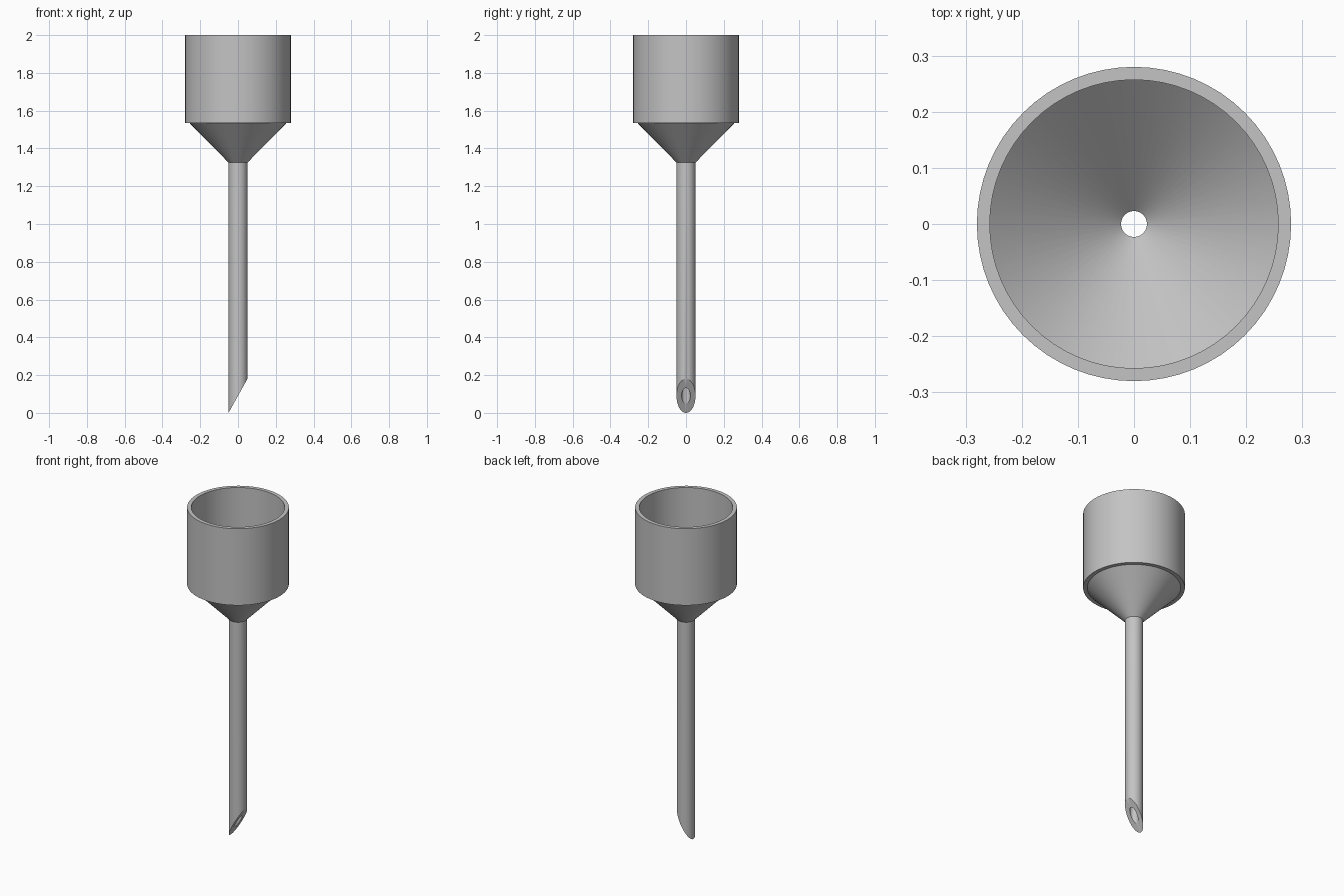
import bpy
import bmesh
from math import radians
from mathutils import Vector

cube = bpy.data.objects.get("Cube")
if cube:
    bpy.data.objects.remove(cube, do_unlink=True)

SEGMENTS = 64
CUP_R, BORE_R = 0.28, 0.257      # cup outside and inside
TUBE_R, HOLE_R = 0.05, 0.023     # stem outside and inside
TOP, SHOULDER, NECK, BEVEL = 2.0, 1.535, 1.325, 0.18

grey = bpy.data.materials.new("plain grey")
grey.use_nodes = True
colour = (0.55, 0.55, 0.55, 1)
grey.diffuse_color = colour
grey.node_tree.nodes["Principled BSDF"].inputs["Base Color"].default_value = colour

# Wall section, from the outside of the stem over the rim and down the bore
section = [(TUBE_R, -0.1), (TUBE_R, NECK), (BORE_R, SHOULDER), (CUP_R, SHOULDER),
           (CUP_R, TOP), (BORE_R, TOP), (BORE_R, SHOULDER + 0.01),
           (HOLE_R, NECK + 0.01), (HOLE_R, -0.1)]

bm = bmesh.new()
points = [bm.verts.new((r, 0, z)) for r, z in section]
edges = [bm.edges.new(pair) for pair in zip(points, points[1:])]
bmesh.ops.spin(bm, geom=points + edges, cent=(0, 0, 0), axis=(0, 0, 1),
               angle=radians(360), steps=SEGMENTS, use_merge=True)
bmesh.ops.remove_doubles(bm, verts=bm.verts, dist=0.0001)

# Slanted tip: slice the stem and close the wall between the two cut loops
cut = bmesh.ops.bisect_plane(
    bm, geom=bm.verts[:] + bm.edges[:] + bm.faces[:], dist=0.00001,
    plane_co=Vector((-TUBE_R, 0, 0)), plane_no=Vector((-BEVEL, 0, 2 * TUBE_R)),
    clear_inner=True)
rim = [e for e in bm.edges if e.is_boundary]
bmesh.ops.bridge_loops(bm, edges=rim)
bmesh.ops.recalc_face_normals(bm, faces=bm.faces)

mesh = bpy.data.meshes.new("funnel")
bm.to_mesh(mesh)
bm.free()
mesh.materials.append(grey)
funnel = bpy.data.objects.new("funnel", mesh)
bpy.context.collection.objects.link(funnel)

# Round walls smooth, rims and shoulders crisp
bpy.context.view_layer.objects.active = funnel
funnel.select_set(True)
bpy.ops.object.shade_smooth_by_angle(angle=radians(30))
